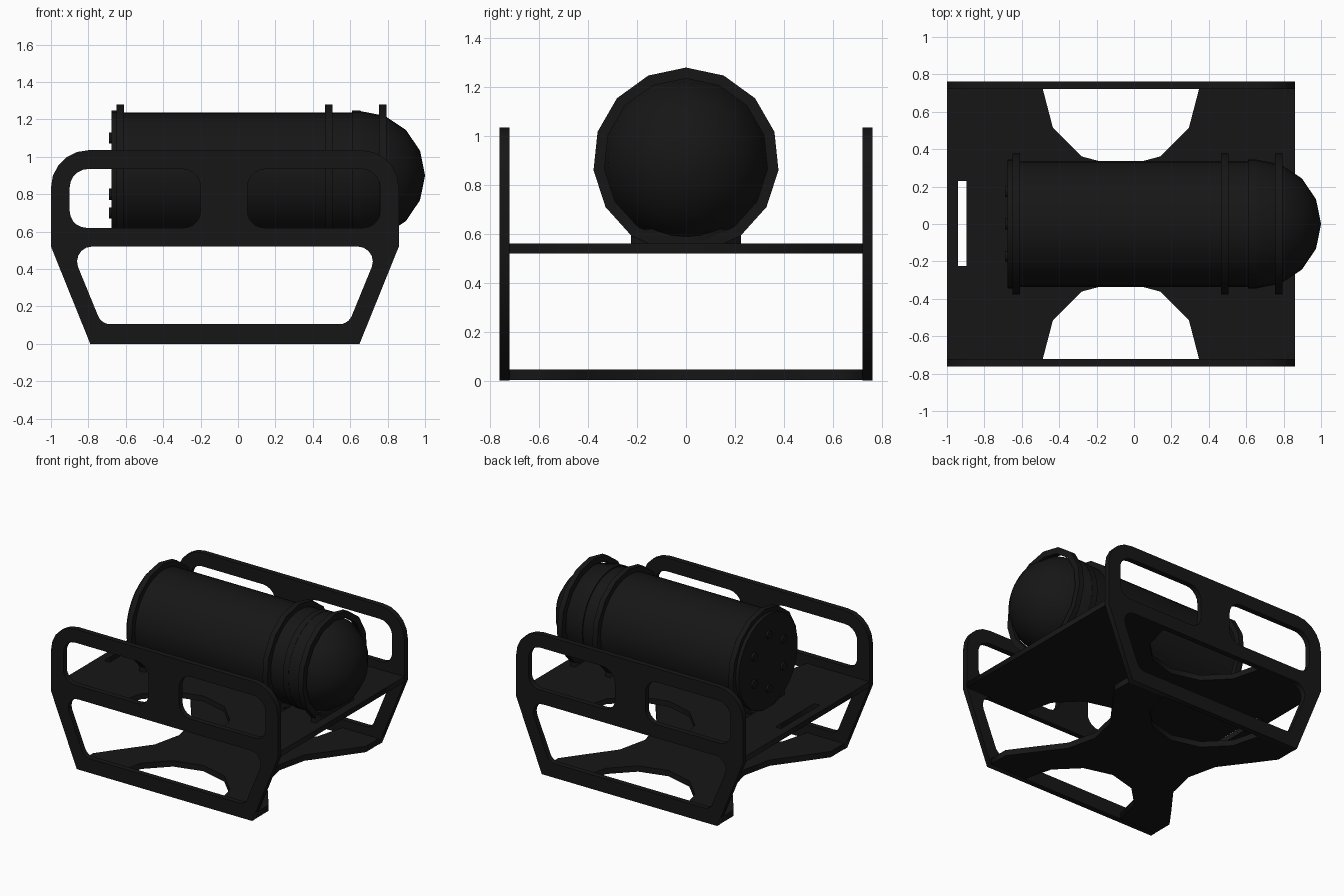
import bpy, bmesh, math
from mathutils import Vector

if "Cube" in bpy.data.objects:
    bpy.data.objects.remove(bpy.data.objects["Cube"])

black = bpy.data.materials.new("black")
black.diffuse_color = (0.008, 0.008, 0.008, 1)
black.use_nodes = True
black.node_tree.nodes["Principled BSDF"].inputs["Base Color"].default_value = black.diffuse_color
AXIS_Z = 0.9


def finish(name, mesh, smooth=None):
    ob = bpy.data.objects.new(name, mesh)
    bpy.context.collection.objects.link(ob)
    mesh.materials.clear()
    mesh.materials.append(black)
    if smooth:
        bpy.ops.object.select_all(action='DESELECT')
        ob.select_set(True)
        bpy.context.view_layer.objects.active = ob
        bpy.ops.object.shade_smooth_by_angle(angle=math.radians(smooth))
    return ob


def rounded(corners, steps=5):
    """Corners are (x, y, radius); returns the outline with filleted corners."""
    out = []
    n = len(corners)
    for i, (x, y, r) in enumerate(corners):
        p = Vector((x, y))
        if r == 0:
            out.append(p)
            continue
        a = (Vector(corners[i - 1][:2]) - p).normalized()
        b = (Vector(corners[(i + 1) % n][:2]) - p).normalized()
        half = a.angle(b) / 2
        c = p + (a + b).normalized() * r / math.sin(half)
        s = p + a * r / math.tan(half) - c
        e = p + b * r / math.tan(half) - c
        sweep = s.angle_signed(e)
        for k in range(steps + 1):
            t = -sweep * k / steps
            out.append(c + Vector((s.x * math.cos(t) - s.y * math.sin(t),
                                   s.x * math.sin(t) + s.y * math.cos(t))))
    return out


def sheet(name, outlines, thick):
    """Flat sheet in XY; the first outline is the edge, others are holes."""
    cu = bpy.data.curves.new(name, 'CURVE')
    cu.dimensions = '2D'
    cu.fill_mode = 'BOTH'
    cu.extrude = thick / 2
    for pts in outlines:
        sp = cu.splines.new('POLY')
        sp.points.add(len(pts) - 1)
        for q, p in zip(sp.points, pts):
            q.co = (p[0], p[1], 0, 1)
        sp.use_cyclic_u = True
    tmp = bpy.data.objects.new(name + "_curve", cu)
    bpy.context.collection.objects.link(tmp)
    dg = bpy.context.evaluated_depsgraph_get()
    me = bpy.data.meshes.new_from_object(tmp.evaluated_get(dg))
    bpy.data.objects.remove(tmp)
    bm = bmesh.new()
    bm.from_mesh(me)
    bmesh.ops.remove_doubles(bm, verts=bm.verts, dist=1e-5)
    bmesh.ops.recalc_face_normals(bm, faces=bm.faces)
    bm.to_mesh(me)
    bm.free()
    return finish(name, me)


def lathe(name, profile, segs, closed=False, smooth=30):
    """Spin (x, radius) points around the tank axis."""
    bm = bmesh.new()
    rings = []
    for x, r in profile:
        rings.append([bm.verts.new((x, r * math.sin(2 * math.pi * k / segs),
                                    AXIS_Z + r * math.cos(2 * math.pi * k / segs)))
                      for k in range(segs)])
    m = len(rings)
    for i in range(m if closed else m - 1):
        a, b = rings[i], rings[(i + 1) % m]
        for k in range(segs):
            j = (k + 1) % segs
            bm.faces.new((a[k], a[j], b[j], b[k]))
    bmesh.ops.remove_doubles(bm, verts=bm.verts, dist=1e-5)
    bmesh.ops.recalc_face_normals(bm, faces=bm.faces)
    me = bpy.data.meshes.new(name)
    bm.to_mesh(me)
    bm.free()
    return finish(name, me, smooth)


def box(name, x0, x1, y0, y1, z0, z1):
    ob = sheet(name, [[(x0, y0), (x1, y0), (x1, y1), (x0, y1)]], z1 - z0)
    ob.location.z = (z0 + z1) / 2
    return ob


# Side frames with one lower and two upper openings
edge = rounded([(-.79, 0, 0), (.65, 0, 0), (.86, .52, 0), (.86, 1.035, .2),
                (-1, 1.035, .2), (-1, .52, 0)])
lower = rounded([(-.73, .105, .07), (.59, .105, .07), (.76, .52, .08), (-.90, .52, .08)])


def window(x0, x1):
    return rounded([(x0, .62, .09), (x1, .62, .09), (x1, .935, .1), (x0, .935, .1)])


for name, y in (("front_side_frame", -.742), ("back_side_frame", .742)):
    ob = sheet(name, [edge, lower, window(-.9, -.2), window(.05, .76)], .04)
    ob.rotation_euler.x = math.pi / 2
    ob.location.y = y

# Plates with faceted round cut-outs facing the side frames
arc = [(-.07 - .42 * math.cos(a), .725 - .42 * math.sin(a))
       for a in (math.pi * k / 6 for k in range(7))]
back_cut = [(-.49, .73)] + arc[1:-1] + [(.35, .73)]
front_cut = [(x, -y) for x, y in reversed(back_cut)]


def plate(name, x0, x1, z0, z1, end=(), holes=()):
    right = [(x1 - d, y) for d, y in end]
    left = [(x0 + d, y) for d, y in reversed(end)]
    pts = ([(x0, -.725)] + front_cut[::-1] + [(x1, -.725)] + right
           + [(x1, .725)] + back_cut[::-1] + [(x0, .725)] + left)
    ob = sheet(name, [pts] + list(holes), z1 - z0)
    ob.location.z = (z0 + z1) / 2


slot = [(-.94, -.225), (-.895, -.225), (-.895, .23), (-.94, .23)]
plate("middle_plate", -1, .86, .52, .56, holes=[slot])
half = [(0, .57), (.11, .42), (.26, .22)]
end_cut = [(d, -y) for d, y in half] + [(.31, 0)] + half[::-1]
plate("bottom_plate", -.79, .65, .002, .045, end=end_cut)

# Tank body, collars and dome
lathe("tank_body", [(-.67, 0), (-.67, .337), (.65, .337), (.65, 0)], 32)
for name, x0, x1 in (("rear_collar", -.675, -.61), ("dome_collar", .61, .655)):
    lathe(name, [(x0, 0), (x0, .346), (x1, .346), (x1, 0)], 32)
lathe("dome", [(.65, 0)] + [(.65 + .35 * math.sin(a), .345 * math.cos(a))
      for a in (math.pi * k / 8 for k in range(5))], 32, smooth=40)

# Mounting rings and the cradle blocks under them
for i, x in enumerate((-.63, .485, .775)):
    a, b = x - .02, x + .02
    lathe(f"mounting_ring_{i}", [(a, .335), (a, .38), (b, .38), (b, .335)], 15, closed=True)
    box(f"cradle_{i}", a, b, -.225, .225, .55, .62)

# Cable fittings on the rear end cap
for i in range(6):
    t = math.pi * i / 3
    bpy.ops.mesh.primitive_cylinder_add(
        vertices=12, radius=.03, depth=.02, rotation=(0, math.pi / 2, 0),
        location=(-.68, .2 * math.sin(t), AXIS_Z + .2 * math.cos(t)))
    fitting = bpy.context.object
    fitting.name = f"cable_fitting_{i}"
    fitting.data.materials.append(black)
